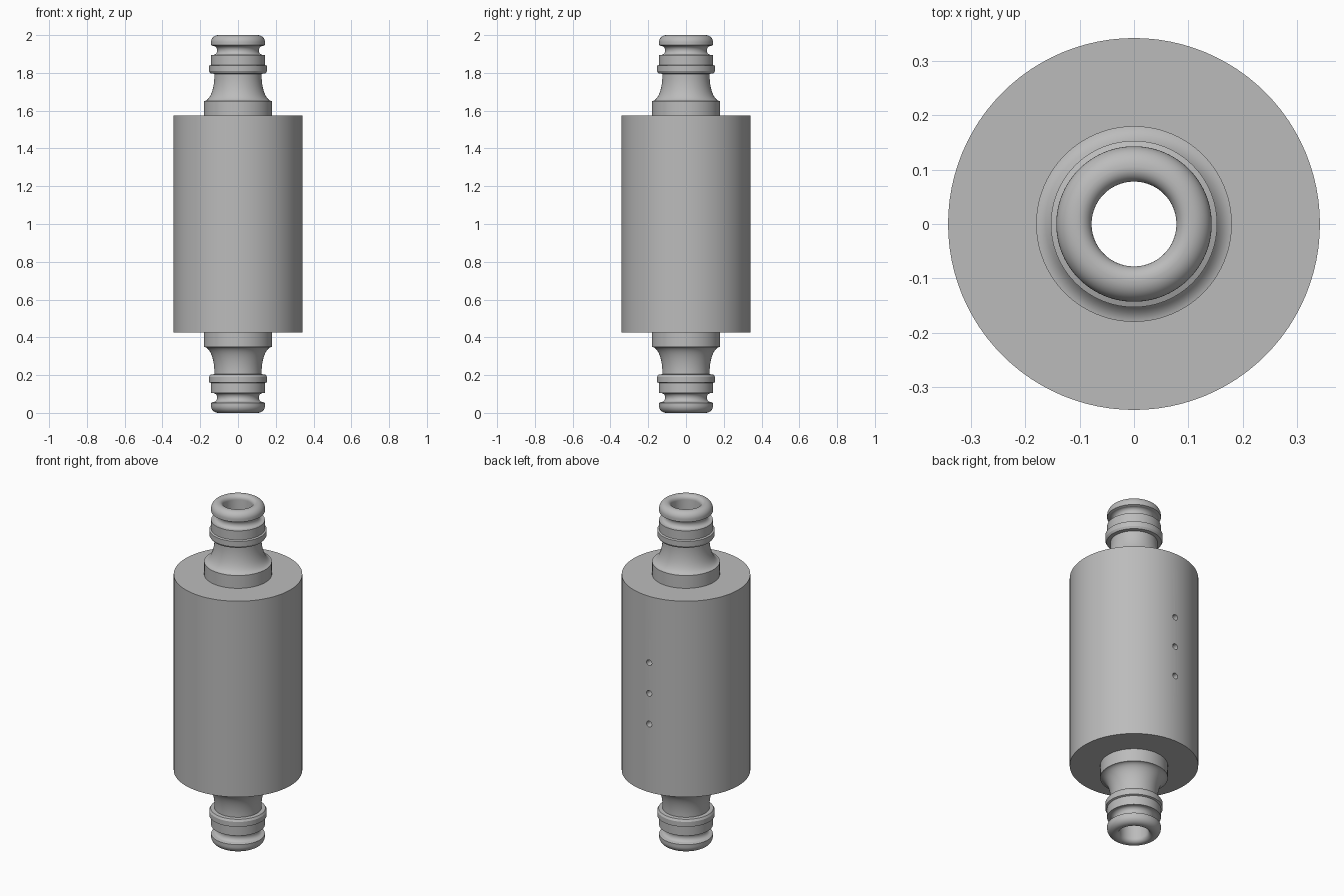
import bpy, bmesh, math
from mathutils import Matrix

if "Cube" in bpy.data.objects:
    bpy.data.objects.remove(bpy.data.objects["Cube"])

SEGMENTS = 96
BORE = 0.078          # radius of the through passage
BODY_R, BODY_END = 0.342, 0.425

grey = bpy.data.materials.new("plain grey")
grey.diffuse_color = (0.5, 0.5, 0.5, 1)
grey.use_nodes = True
grey.node_tree.nodes["Principled BSDF"].inputs["Base Color"].default_value = grey.diffuse_color


def arc(cr, cz, rr, rz, a0, a1, n=10):
    """Elliptical arc of (radius, height) points, angles in degrees."""
    angles = [math.radians(a0 + (a1 - a0) * i / n) for i in range(n + 1)]
    return [(cr + rr * math.cos(a), cz + rz * math.sin(a)) for a in angles]


def lathe(name, profile, flip=False):
    """Spin a closed profile around z; flip mirrors it about z = 1."""
    bm = bmesh.new()
    rings = []
    for r, z in profile:
        z = 2 - z if flip else z
        rings.append([bm.verts.new((r * math.cos(t), r * math.sin(t), z))
                      for t in (2 * math.pi * i / SEGMENTS for i in range(SEGMENTS))])
    for a, b in zip(rings, rings[1:] + rings[:1]):
        for i in range(SEGMENTS):
            j = (i + 1) % SEGMENTS
            bm.faces.new((a[i], a[j], b[j], b[i]))
    bmesh.ops.recalc_face_normals(bm, faces=bm.faces)
    mesh = bpy.data.meshes.new(name)
    bm.to_mesh(mesh)
    bm.free()
    mesh.materials.append(grey)
    obj = bpy.data.objects.new(name, mesh)
    bpy.context.collection.objects.link(obj)
    return obj


def smooth(obj):
    bpy.ops.object.select_all(action='DESELECT')
    obj.select_set(True)
    bpy.context.view_layer.objects.active = obj
    bpy.ops.object.shade_smooth_by_angle(angle=math.radians(30))


# Hose fitting, listed from the rounded mouth inward to the body
fitting = (
    arc(0.103, 0.025, 0.025, 0.025, 180, 270, 8)         # rounded inner lip
    + arc(0.105, 0.038, 0.038, 0.038, 270, 360)          # rounded outer lip
    + [(0.143, 0.053), (0.132, 0.057)]
    + arc(0.132, 0.081, 0.022, 0.024, 270, 90, 12)       # seal groove
    + [(0.143, 0.105), (0.143, 0.158)]                   # land
    + [(0.153, 0.162), (0.153, 0.191), (0.146, 0.203)]   # stop ring
    + [(0.125, 0.205)]
    + arc(0.182, 0.215, 0.057, 0.135, 180, 90, 14)[:-1]  # flared neck
    + [(0.180, 0.350), (0.180, BODY_END), (BORE, BODY_END)]  # collar
)
smooth(lathe("lower_fitting", fitting))
smooth(lathe("upper_fitting", fitting, flip=True))

# Main cylinder
body = lathe("body", [(BORE, BODY_END), (BODY_R, BODY_END),
                      (BODY_R, 2 - BODY_END), (BORE, 2 - BODY_END)])

# Three small holes in a row on the back
bm = bmesh.new()
for z in (0.825, 1.005, 1.185):
    place = Matrix.Translation((0, BODY_R, z)) @ Matrix.Rotation(math.pi / 2, 4, 'X')
    bmesh.ops.create_cone(bm, cap_ends=True, segments=24, radius1=0.017,
                          radius2=0.017, depth=0.16, matrix=place)
mesh = bpy.data.meshes.new("hole_cutter")
bm.to_mesh(mesh)
bm.free()
mesh.materials.append(grey)
cutter = bpy.data.objects.new("hole_cutter", mesh)
bpy.context.collection.objects.link(cutter)

cut = body.modifiers.new("holes", 'BOOLEAN')
cut.operation, cut.solver, cut.object = 'DIFFERENCE', 'EXACT', cutter
bpy.context.view_layer.objects.active = body
bpy.ops.object.modifier_apply(modifier=cut.name)
bpy.data.objects.remove(cutter)
smooth(body)
